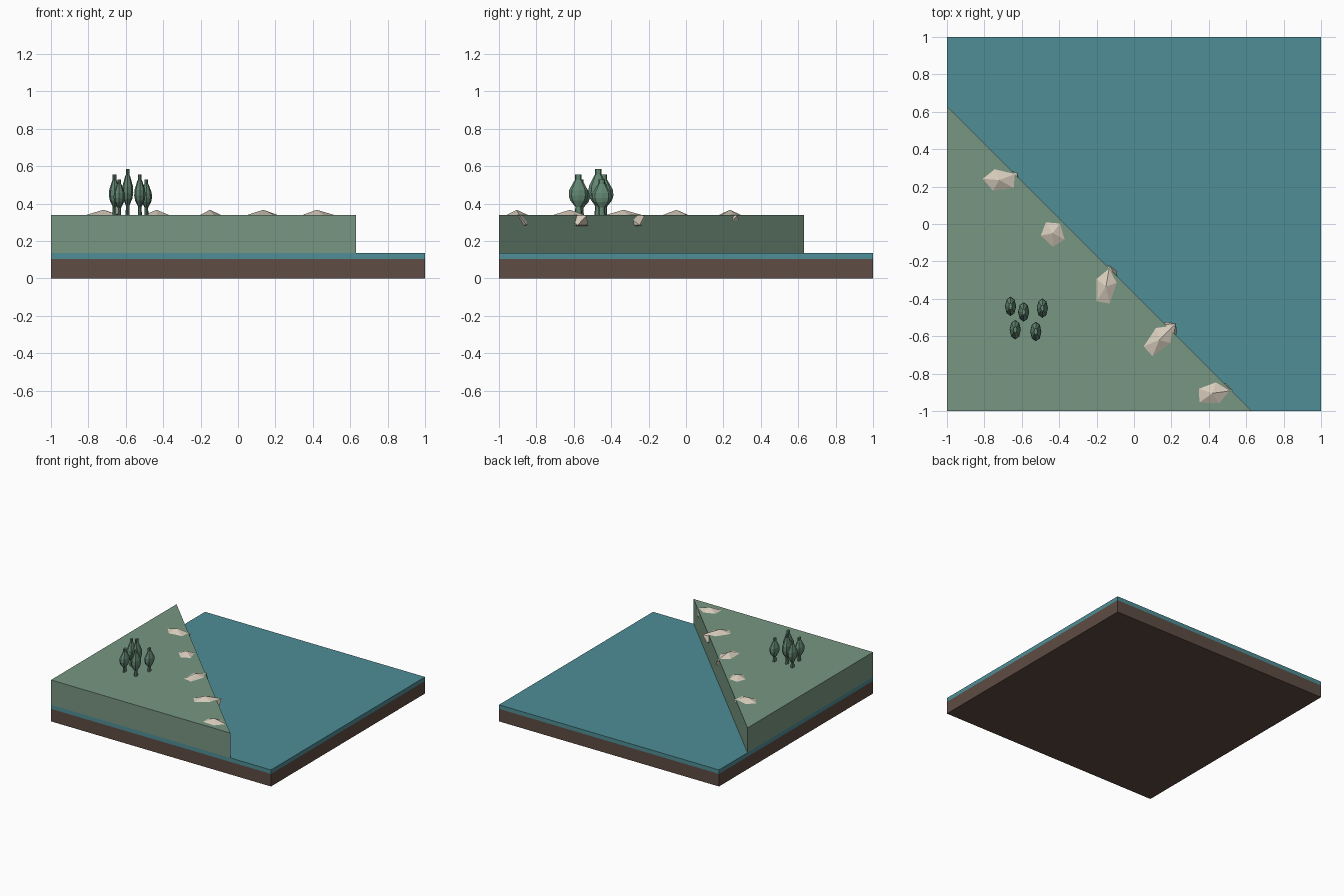
import bpy, bmesh, math, random
from mathutils import Matrix

if "Cube" in bpy.data.objects:
    bpy.data.objects.remove(bpy.data.objects["Cube"])

random.seed(4)


def material(name, rgb):
    m = bpy.data.materials.new(name)
    lin = [((c / 255 + 0.055) / 1.055) ** 2.4 for c in rgb]
    m.diffuse_color = (*lin, 1)
    m.use_nodes = True
    m.node_tree.nodes["Principled BSDF"].inputs["Base Color"].default_value = m.diffuse_color
    return m


EARTH = material("earth brown", (94, 76, 67))
WATER = material("water teal", (78, 142, 150))
GRASS = material("grass green", (120, 150, 129))
STONE = material("pale stone", (214, 203, 187))
LEAF = material("tree green", (98, 134, 114))


def finish(name, bm, mat):
    bmesh.ops.recalc_face_normals(bm, faces=bm.faces)
    me = bpy.data.meshes.new(name)
    bm.to_mesh(me)
    bm.free()
    me.materials.append(mat)
    ob = bpy.data.objects.new(name, me)
    bpy.context.collection.objects.link(ob)
    return ob


def prism(name, outline, z0, z1, mat):
    bm = bmesh.new()
    face = bm.faces.new([bm.verts.new((x, y, z0)) for x, y in outline])
    ext = bmesh.ops.extrude_face_region(bm, geom=[face], use_keep_orig=True)
    for v in ext["geom"]:
        if isinstance(v, bmesh.types.BMVert):
            v.co.z = z1
    return finish(name, bm, mat)


# Ground slab, water sheet and triangular cliff
square = [(-1, -1), (1, -1), (1, 1), (-1, 1)]
prism("ground_slab", square, 0, 0.103, EARTH)
prism("water_sheet", square, 0.103, 0.136, WATER)
prism("cliff_land", [(-1, -1), (0.63, -1), (-1, 0.63)], 0.136, 0.34, GRASS)

# Stones evenly spaced along the cliff edge: turn, length, width
stones = [(176, 0.122, 0.078), (122, 0.095, 0.078), (80, 0.135, 0.078),
          (45, 0.132, 0.075), (8, 0.118, 0.082)]
for i, (turn, length, width) in enumerate(stones):
    bm = bmesh.new()
    bmesh.ops.create_icosphere(bm, subdivisions=1, radius=1)
    for v in bm.verts:
        if abs(v.co.z) < 0.9:
            k = random.uniform(0.92, 1.08)
            v.co.x *= k
            v.co.y *= k
    bm.transform(Matrix.Translation((-0.72 + 0.285 * i, 0.235 - 0.285 * i, 0.31))
                 @ Matrix.Rotation(math.radians(turn), 4, "Z")
                 @ Matrix.Diagonal((length, width, 0.057, 1)))
    finish(f"stone_{i + 1}", bm, STONE)

# Trees: one turned profile (radius, height), flattened sideways
profile = [(0.36, 0), (0.32, 0.2), (0.85, 0.36), (1, 0.48), (0.95, 0.62),
           (0.45, 0.84), (0.33, 0.87), (0.33, 1)]
trees = [(-0.66, -0.44, 0.215), (-0.59, -0.47, 0.245), (-0.49, -0.45, 0.19),
         (-0.635, -0.565, 0.19), (-0.525, -0.575, 0.215)]
SIDES = 8
for i, (x, y, h) in enumerate(trees):
    bm = bmesh.new()
    rings = []
    for r, z in profile:
        rings.append([bm.verts.new((x + 0.03 * r * math.cos(a), y + 0.052 * r * math.sin(a),
                                    0.34 + z * h))
                      for a in (2 * math.pi * s / SIDES for s in range(SIDES))])
    for lo, hi in zip(rings, rings[1:]):
        for s in range(SIDES):
            t = (s + 1) % SIDES
            bm.faces.new((lo[s], lo[t], hi[t], hi[s]))
    bm.faces.new(rings[0])
    bm.faces.new(rings[-1])
    finish(f"tree_{i + 1}", bm, LEAF)
